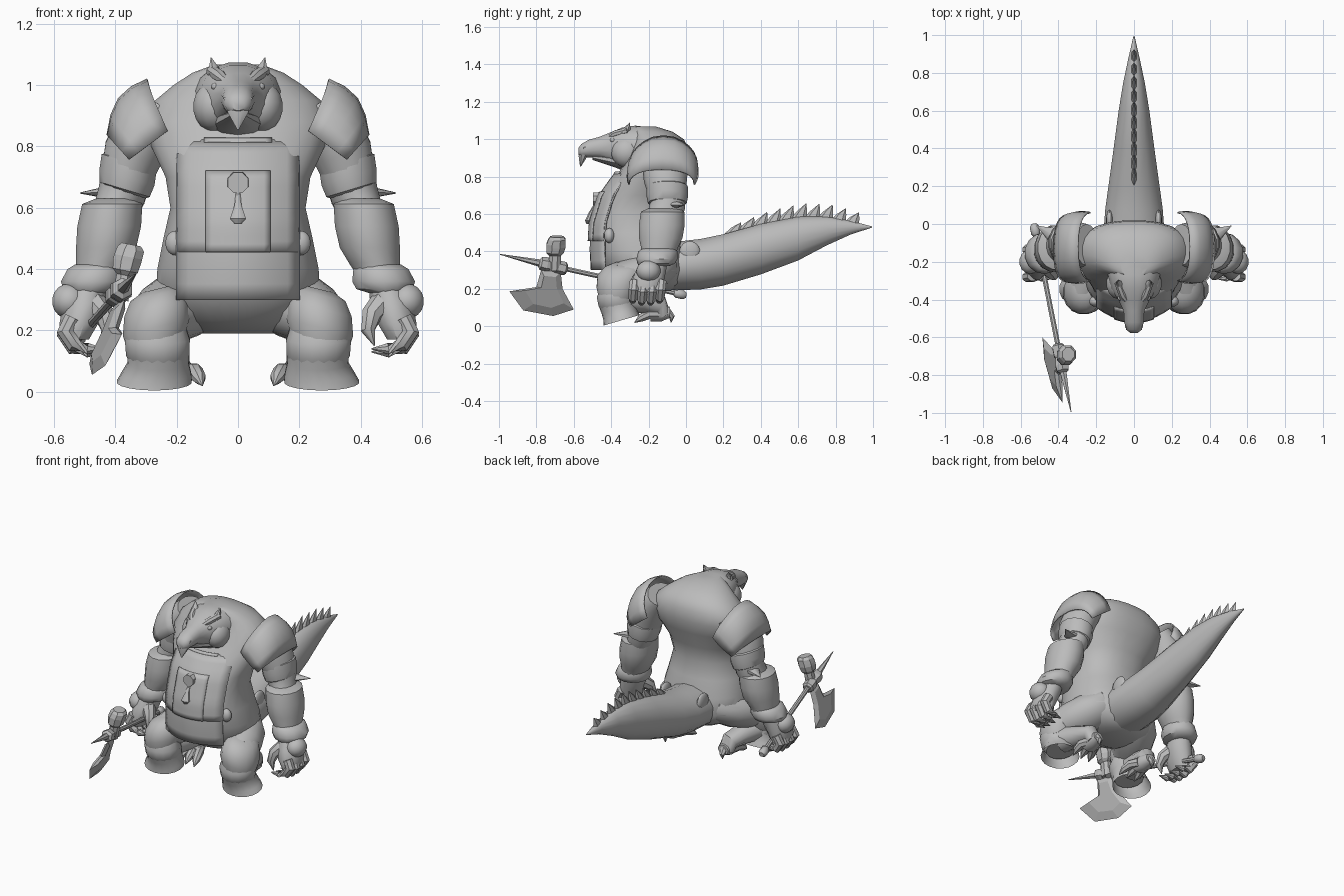
import bpy, bmesh, math
from mathutils import Vector

grey = bpy.data.materials.new("plain_grey")
grey.diffuse_color = (0.5, 0.5, 0.5, 1)


def finish(name, bm, mirror=False, smooth=True, thick=0):
    bmesh.ops.recalc_face_normals(bm, faces=bm.faces)
    me = bpy.data.meshes.new(name)
    bm.to_mesh(me)
    bm.free()
    me.materials.append(grey)
    ob = bpy.data.objects.new(name, me)
    bpy.context.collection.objects.link(ob)
    if smooth:
        bpy.ops.object.select_all(action='DESELECT')
        ob.select_set(True)
        bpy.context.view_layer.objects.active = ob
        bpy.ops.object.shade_smooth_by_angle(angle=math.radians(40))
    if thick:
        mod = ob.modifiers.new("thickness", 'SOLIDIFY')
        mod.thickness = thick
        mod.offset = 0
    if mirror:
        ob.modifiers.new("mirror", 'MIRROR')
    return ob


def power(v, p):
    return math.copysign(abs(v) ** p, v)


def tube(name, rings, n=14, axis=None, p=1, mirror=False, smooth=True, caps=True):
    """Loft elliptical rings (x, y, z, half width, half depth) along a path."""
    bm = bmesh.new()
    loops = []
    for i, (x, y, z, a, b) in enumerate(rings):
        lo, hi = rings[max(i - 1, 0)], rings[min(i + 1, len(rings) - 1)]
        t = Vector(axis).normalized() if axis else (Vector(hi[:3]) - Vector(lo[:3])).normalized()
        side = Vector((1, 0, 0)) if abs(t.x) < 0.85 else Vector((0, 1, 0))
        u = (side - t * side.dot(t)).normalized()
        v = t.cross(u)
        loops.append([bm.verts.new(Vector((x, y, z)) + u * a * power(math.cos(k), p)
                      + v * b * power(math.sin(k), p))
                      for k in (2 * math.pi * (j + 0.5) / n for j in range(n))])
    for l, m in zip(loops, loops[1:]):
        for j in range(n):
            k = (j + 1) % n
            bm.faces.new((l[j], l[k], m[k], m[j]))
    if caps:
        bm.faces.new(loops[0])
        bm.faces.new(loops[-1])
    return finish(name, bm, mirror, smooth)


def ball(name, c, r, mirror=False):
    bm = bmesh.new()
    bmesh.ops.create_uvsphere(bm, u_segments=14, v_segments=9, radius=1)
    for v in bm.verts:
        v.co = Vector([c[i] + v.co[i] * r[i] for i in range(3)])
    return finish(name, bm, mirror)


def sheet(name, f, nu, nv, thick=0.01, mirror=False):
    """Curved plate from a function of u, v in 0..1."""
    bm = bmesh.new()
    g = [[bm.verts.new(f(i / nu, j / nv)) for j in range(nv + 1)] for i in range(nu + 1)]
    for i in range(nu):
        for j in range(nv):
            bm.faces.new((g[i][j], g[i + 1][j], g[i + 1][j + 1], g[i][j + 1]))
    return finish(name, bm, mirror, True, thick)


# Torso: height, half width, front y, back y
torso = [(.19, .12, -.30, -.08), (.23, .20, -.38, -.02), (.30, .27, -.44, 0),
         (.40, .265, -.48, -.01), (.50, .245, -.495, -.04), (.60, .222, -.485, -.06),
         (.70, .238, -.445, -.04), (.80, .285, -.375, 0), (.88, .305, -.325, .02),
         (.95, .272, -.295, .015), (1.0, .212, -.285, -.01), (1.04, .15, -.285, -.07),
         (1.068, .075, -.28, -.16)]
tube("torso", [(0, (f + b) / 2, z, w, (b - f) / 2) for z, w, f, b in torso],
     24, (0, 0, 1), .87)

# Tail: y, bottom z, top z, half width
tail = [(-.36, .25, .36, .08), (-.28, .21, .40, .125), (-.17, .195, .44, .155),
        (-.05, .19, .455, .165), (.08, .195, .47, .155),
        (.2, .215, .495, .138), (.4, .275, .55, .11), (.6, .35, .588, .083),
        (.75, .43, .588, .058), (.88, .49, .565, .03), (.995, .528, .534, .003)]
tube("tail", [(0, y, (a + b) / 2, w, (b - a) / 2) for y, a, b, w in tail], 16, (0, 1, 0))
ball("tail_bump", (.13, .02, .40), (.018, .055, .055), True)


def tail_top(y):
    for a, b in zip(tail, tail[1:]):
        if a[0] <= y <= b[0]:
            return a[2] + (b[2] - a[2]) * (y - a[0]) / (b[0] - a[0])


for i in range(10):
    y = .255 + i * .07
    s = .035 + .035 * math.sin(math.pi * (i + 1) / 11)
    tube("tail_spine", [(0, y - .01, tail_top(y) - .025, .02, .05),
                        (0, y + .015, tail_top(y) + s * .4, .01, .027),
                        (0, y + .038, tail_top(y) + s, .001, .001)], 6, (0, 0, 1), smooth=False)

# Head with hooked beak
tube("head", [(0, -.15, .93, .18, .13), (0, -.27, .955, .14, .12), (0, -.34, .96, .125, .105),
              (0, -.40, .955, .085, .085), (0, -.46, .957, .056, .058), (0, -.52, .95, .052, .048),
              (0, -.56, .94, .042, .035), (0, -.576, .935, .02, .018)], 16, (0, 1, 0), .9)
tube("beak_hook", [(0, -.53, .96, .052, .04), (0, -.55, .91, .036, .026),
                   (0, -.564, .855, .003, .003)], 8, (0, 0, 1))
tube("lower_jaw", [(0, -.28, .87, .11, .06), (0, -.38, .885, .075, .035),
                   (0, -.50, .905, .025, .015)], 10, (0, 1, 0))
ball("jowl", (.078, -.315, .93), (.07, .085, .082), True)
tube("brow", [(.03, -.42, 1.005, .012, .012), (.06, -.375, 1.03, .022, .02),
              (.085, -.31, 1.045, .02, .02)], 8, mirror=True)
tube("brow_horn", [(.07, -.33, 1.03, .028, .035), (.08, -.315, 1.06, .016, .018),
                   (.088, -.30, 1.09, .001, .001)], 7, (0, 0, 1), mirror=True)
ball("eye", (.072, -.39, .995), (.016, .016, .013), True)

# Apron, bib, pendant and pouches
drape = [(.83, -.365), (.80, -.39), (.70, -.46), (.55, -.505), (.42, -.512), (.30, -.505)]


def front_y(x, z):
    for a, b in zip(drape, drape[1:]):
        if b[0] <= z <= a[0]:
            return b[1] + (a[1] - b[1]) * (z - b[0]) / (a[0] - b[0]) + 1.9 * x * x


def panel(name, w, lo, hi, off, thick):
    sheet(name, lambda u, v: Vector((w * (2 * u - 1), front_y(w * (2 * u - 1), lo + (hi - lo) * v)
                                     - off, lo + (hi - lo) * v)), 10, 10, thick)


panel("apron", .20, .30, .82, 0, .008)
panel("bib", .198, .455, .815, .006, .005)
panel("bib_pocket", .105, .455, .72, .012, .007)
panel("collar_trim", .11, .812, .826, .006, .008)
tube("pendant_disc", [(0, -.465, .682, .038, .038), (0, -.498, .682, .036, .036)], 8, (0, 1, 0),
     smooth=False)
tube("pendant_drop", [(0, -.485, .65, .008, .01), (0, -.508, .61, .012, .012),
                      (0, -.525, .565, .028, .016), (0, -.525, .548, .012, .008)], 8, (0, 0, 1))
ball("pouch", (.205, -.41, .485), (.033, .028, .04), True)


# Shoulder guards: arched plates, sloping outward from a raised inner edge
def guard(u, v):
    c, s = power(math.cos(math.pi * v), .85), abs(math.sin(math.pi * v)) ** .85
    inner = Vector((.23 + .065 * s, -.12 - .18 * c, .85 + .15 * s + .018 * s ** 8))
    outer = Vector((.355 + .07 * s, -.13 - .175 * c, .757 + .08 * s))
    bulge = .028 * math.sin(math.pi * u)
    return inner.lerp(outer, u) + Vector((bulge * s, -.4 * bulge * c, bulge * s))


sheet("shoulder_guard", guard, 4, 12, .008, True)

# Arms, bands and bracers
tube("upper_arm", [(.25, -.11, .93, .075, .11), (.305, -.11, .86, .098, .125),
                   (.34, -.11, .78, .10, .115), (.365, -.10, .70, .085, .10),
                   (.38, -.10, .64, .08, .095), (.405, -.12, .58, .07, .09)], 14, mirror=True)
tube("arm_band", [(.352, -.10, .755, .085, .10), (.355, -.10, .748, .096, .11),
                  (.362, -.10, .70, .096, .112), (.37, -.10, .66, .088, .104),
                  (.372, -.10, .652, .076, .09)], 14, (.3, 0, -1), mirror=True)
tube("elbow_spike", [(.38, -.08, .655, .065, .028), (.44, -.06, .65, .045, .018),
                     (.515, -.01, .648, .002, .002)], 7, (1, 0, 0), mirror=True)
tube("bracer", [(.40, -.12, .63, .065, .085), (.41, -.125, .612, .10, .118),
                (.42, -.13, .54, .106, .125), (.43, -.135, .47, .10, .118),
                (.445, -.142, .42, .085, .10), (.455, -.145, .39, .075, .095)],
     16, (0, 0, 1), mirror=True)
tube("cuff", [(.458, -.145, .415, .075, .09), (.466, -.15, .40, .092, .105),
              (.475, -.155, .36, .105, .11), (.478, -.16, .335, .095, .10),
              (.485, -.17, .322, .06, .08)], 14, (0, 0, 1), mirror=True)

# Hands
tube("palm", [(.485, -.17, .35, .06, .075), (.50, -.19, .29, .072, .085),
              (.52, -.21, .22, .065, .09), (.53, -.21, .17, .045, .08)], 12, (0, 0, 1), mirror=True)
ball("wrist_ball", (.55, -.20, .295), (.058, .065, .058), True)
for i in range(4):
    y = -.28 + i * .048
    z = .01 * abs(i - 1.5)
    tube("finger", [(.54, y + .005, .24, .028, .028), (.563, y, .18 + z, .03, .029),
                    (.535, y - .003, .138 + z, .027, .026), (.49, y - .006, .125 + z, .02, .02),
                    (.435, y - .01, .125 + z, .002, .002)], 8, mirror=True)
tube("thumb", [(.475, -.22, .29, .045, .042), (.435, -.26, .25, .034, .034),
               (.424, -.275, .20, .024, .024), (.445, -.28, .15, .002, .002)], 8, mirror=True)

# Legs, guards and feet
tube("thigh", [(.06, -.12, .32, .08, .08), (.12, -.14, .315, .12, .10), (.18, -.21, .285, .13, .11),
               (.23, -.29, .26, .115, .105), (.26, -.36, .24, .10, .095)], 14, mirror=True)
tube("thigh_guard", [(.265, -.32, .335, .05, .07), (.27, -.335, .315, .085, .10),
                     (.268, -.355, .27, .108, .12), (.267, -.365, .21, .114, .115),
                     (.267, -.37, .165, .10, .10)], 16, (.25, 0, 1), mirror=True)
tube("knee", [(.262, -.375, .22, .09, .08), (.263, -.38, .17, .108, .10),
              (.262, -.37, .12, .105, .10), (.26, -.355, .08, .085, .085)],
     16, (0, -.15, 1), mirror=True)
tube("greave", [(.262, -.37, .14, .104, .102), (.26, -.36, .095, .10, .095),
                (.266, -.35, .06, .115, .095), (.273, -.345, .032, .124, .10)],
     18, (0, -.28, .96), mirror=True, caps=False)
tube("shin", [(.26, -.33, .14, .08, .075), (.235, -.23, .13, .065, .06),
              (.21, -.14, .115, .055, .05), (.20, -.12, .06, .045, .04)], 12, mirror=True)
tube("foot", [(.20, -.085, .075, .035, .03), (.195, -.13, .07, .05, .045),
              (.19, -.19, .06, .055, .035)], 12, (0, 1, 0), mirror=True)
for dx in (-.045, 0, .045):
    tube("toe", [(.19 + dx * .6, -.15, .065, .028, .03), (.185 + dx, -.20, .065, .028, .028),
                 (.18 + dx * 1.2, -.24, .045, .022, .022),
                 (.175 + dx * 1.3, -.275, .02, .002, .002)], 8, mirror=True)
tube("heel_claw", [(.20, -.10, .075, .025, .025), (.20, -.075, .05, .016, .016),
                   (.20, -.08, .02, .002, .002)], 7, mirror=True)

# Battle axe
start, end = Vector((-.53, 0, .165)), Vector((-.333, -.995, .385))


def haft(name, parts, n=8):
    tube(name, [(*start.lerp(end, t), r, r) for t, r in parts], n, smooth=n > 6)


haft("axe_handle", [(.03, .014), (.8, .014)])
haft("axe_pommel", [(0, .015), (.015, .026), (.05, .026), (.065, .014)])
haft("axe_spike", [(.76, .022), (1, .002)], 6)
haft("axe_collar", [(.64, .025), (.65, .036), (.70, .036), (.71, .03), (.75, .04),
                    (.78, .036), (.79, .02)], 6)
tube("axe_hammer", [(-.385, -.705, .30, .03, .035), (-.37, -.70, .38, .028, .035),
                    (-.368, -.70, .395, .045, .05), (-.362, -.695, .425, .05, .055),
                    (-.358, -.695, .44, .05, .055),
                    (-.35, -.69, .465, .048, .05), (-.348, -.69, .48, .035, .038)],
     8, (.2, 0, 1), smooth=False)


# Blade: bevelled plate with thin rim around a thicker core
def on_blade(y, z, d):
    return Vector((-.385 + (z - .3) * .38 - .2 * (y + .7) + d, y, z))


rim = [(-.945, .187), (-.87, .085), (-.71, .055), (-.60, .09), (-.66, .20), (-.67, .29),
       (-.775, .30), (-.80, .21)]
bm = bmesh.new()
edge = [bm.verts.new(on_blade(y, z, 0)) for y, z in rim]
for d in (-.017, .017):
    core = [bm.verts.new(on_blade(-.735 + (y + .735) * .6, .20 + (z - .20) * .7, d))
            for y, z in rim]
    bm.faces.new(core)
    for j in range(8):
        k = (j + 1) % 8
        bm.faces.new((edge[j], edge[k], core[k], core[j]))
finish("axe_blade", bm, smooth=False)
